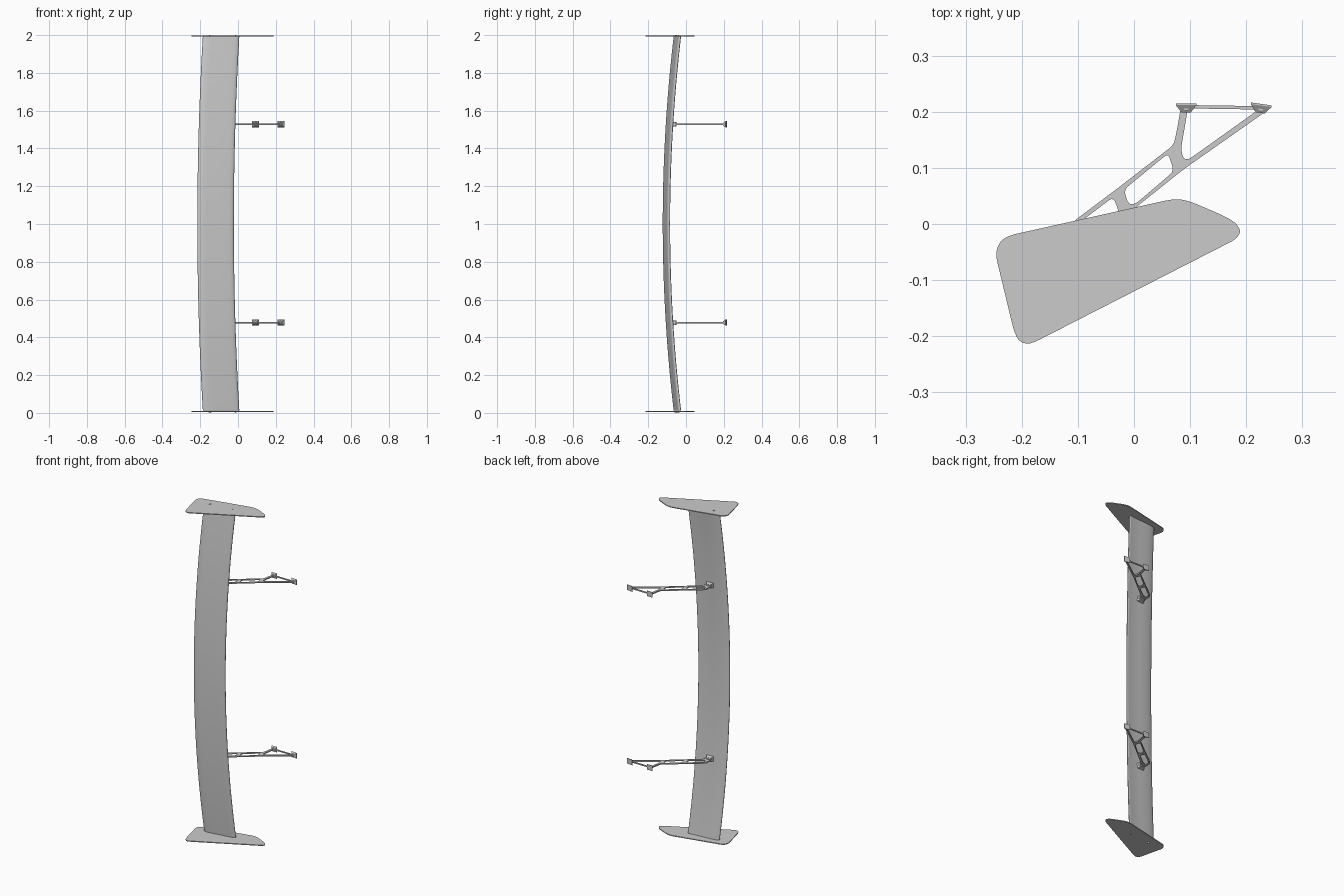
import bpy, bmesh, math
from mathutils import Vector, Matrix

if "Cube" in bpy.data.objects:
    bpy.data.objects.remove(bpy.data.objects["Cube"])

MID = 1.003      # mirror plane of the span
HALF = 0.990     # half span of the blade


def rounded(pts, r, steps=6):
    """Round every corner of a closed polygon."""
    out, n = [], len(pts)
    for i in range(n):
        a, b, c = (Vector(pts[(i + k) % n]) for k in (-1, 0, 1))
        p = b + (a - b).normalized() * min(r, 0.45 * (a - b).length)
        q = b + (c - b).normalized() * min(r, 0.45 * (c - b).length)
        for s in range(steps + 1):
            t = s / steps
            out.append(p * (1 - t) ** 2 + b * 2 * t * (1 - t) + q * t * t)
    return out


def add(name, mesh, smooth=True):
    ob = bpy.data.objects.new(name, mesh)
    bpy.context.collection.objects.link(ob)
    if smooth:
        bpy.ops.object.select_all(action='DESELECT')
        ob.select_set(True)
        bpy.context.view_layer.objects.active = ob
        bpy.ops.object.shade_smooth_by_angle(angle=math.radians(35))
    return ob


def flat_part(name, loops, z, thick):
    """Sheet part: first loop is the outline, the others are holes."""
    cu = bpy.data.curves.new(name, 'CURVE')
    cu.dimensions, cu.fill_mode, cu.extrude = '2D', 'BOTH', thick / 2
    for loop in loops:
        sp = cu.splines.new('POLY')
        sp.points.add(len(loop) - 1)
        for p, co in zip(sp.points, loop):
            p.co = (co[0], co[1], 0, 1)
        sp.use_cyclic_u = True
    tmp = bpy.data.objects.new(name + "_tmp", cu)
    bpy.context.collection.objects.link(tmp)
    deps = bpy.context.evaluated_depsgraph_get()
    me = bpy.data.meshes.new_from_object(tmp.evaluated_get(deps))
    bpy.data.objects.remove(tmp)
    me.transform(Matrix.Translation((0, 0, z)))
    return add(name, me)


def cylinder(name, x, y, z0, z1, r, seg=20):
    bm = bmesh.new()
    bmesh.ops.create_cone(bm, cap_ends=True, segments=seg, radius1=r, radius2=r,
                          depth=z1 - z0, matrix=Matrix.Translation((x, y, (z0 + z1) / 2)))
    me = bpy.data.meshes.new(name)
    bm.to_mesh(me)
    bm.free()
    return add(name, me)


def pad(name, x, y, z, w, h, d, side, tilt=0):
    """Mounting block, wide towards side*y, with a thin rim plate."""
    bm = bmesh.new()
    place = Matrix.Translation((x, y, z)) @ Matrix.Rotation(math.radians(tilt), 4, 'Z')
    for y0, y1, narrow in ((-h / 2, h / 2 - 0.003, 0.45), (h / 2 - 0.003, h / 2, 1)):
        vs = bmesh.ops.create_cube(bm, size=1)['verts']
        for v in vs:
            s = narrow if v.co.y < 0 else 1
            yy = y0 if v.co.y < 0 else y1
            v.co = (v.co.x * w * s, yy * side, v.co.z * d * s)
            v.co = place @ v.co
    bmesh.ops.recalc_face_normals(bm, faces=bm.faces)
    me = bpy.data.meshes.new(name)
    bm.to_mesh(me)
    bm.free()
    return add(name, me, False)


# Wing blade: one section lofted along a parabolic bow
section = rounded([(-.188, -.055), (-.181, -.064), (-.160, -.066), (-.120, -.060),
                   (-.060, -.051), (0, -.041), (.008, -.031), (.005, -.025),
                   (-.020, -.029), (-.060, -.033), (-.120, -.036), (-.160, -.041),
                   (-.181, -.047)], 0.02, 3)
bm = bmesh.new()
rings = []
for i in range(41):
    t = -1 + i / 20
    bow = 1 - t * t
    rings.append([bm.verts.new((p.x - .029 * bow, p.y - .058 * bow, MID + HALF * t))
                  for p in section])
n = len(section)
for a, b in zip(rings, rings[1:]):
    for j in range(n):
        k = (j + 1) % n
        bm.faces.new((a[j], a[k], b[k], b[j]))
bm.faces.new(rings[0])
bm.faces.new(rings[-1])
bmesh.ops.recalc_face_normals(bm, faces=bm.faces)
me = bpy.data.meshes.new("wing_blade")
bm.to_mesh(me)
bm.free()
add("wing_blade", me)

# End plates with their bolts
plate = rounded([(-.245, -.046), (-.238, -.030), (-.221, -.020), (.062, .043),
                 (.082, .0445), (.103, .039), (.157, .016), (.180, .0035),
                 (.191, -.0125), (.182, -.027), (-.178, -.211), (-.191, -.214),
                 (-.205, -.209), (-.214, -.191), (-.2455, -.060)], 0.012, 4)
for side, z, out in (("lower", .0085, 0), ("upper", 1.9955, 2.0)):
    flat_part("end_plate_" + side, [plate], z, .005)
    for x, y, r in ((-.149, -.053, .0075), (-.013, -.040, .0062)):
        lo, hi = min(z, out), max(z, out)
        mid = (z + 3 * out) / 4
        cylinder("washer_" + side, x, y, min(z, mid), max(z, mid), r)
        cylinder("bolt_head_" + side, x, y, lo, hi, r * .55, 6)

# Struts: flat truss with three openings, feet and pins
outline = rounded([(-.128, -.075), (-.125, -.012), (-.102, .009), (-.030, .063),
                   (.071, .141), (.077, .170), (.083, .206), (.090, .212),
                   (.232, .210), (.233, .199), (.089, .098), (.005, .031),
                   (-.088, -.045), (-.090, -.075)], .01)
holes = [rounded(h, .01) for h in (
    [(-.113, -.010), (-.082, .014), (-.037, .048), (-.026, .020), (-.095, -.033), (-.112, -.033)],
    [(-.018, .061), (.061, .126), (.071, .094), (.003, .036), (-.010, .035)],
    [(.084, .135), (.096, .206), (.222, .204), (.096, .114), (.087, .118)])]
for side, s in (("lower", -1), ("upper", 1)):
    z = MID + s * .525
    flat_part("strut_" + side, [outline] + holes, z, .007)
    pad("rear_pad_" + side, .093, .207, z, .037, .016, .032, 1)
    pad("front_pad_" + side, .226, .206, z, .037, .016, .032, 1, -8)
    pad("wing_foot_" + side, -.109, -.065, z, .045, .030, .032, -1, 4)
    for x, y in ((.093, .206), (.226, .205), (-.109, -.055)):
        cylinder("pin_" + side, x, y, z - .012, z + .012, .0042, 16)
